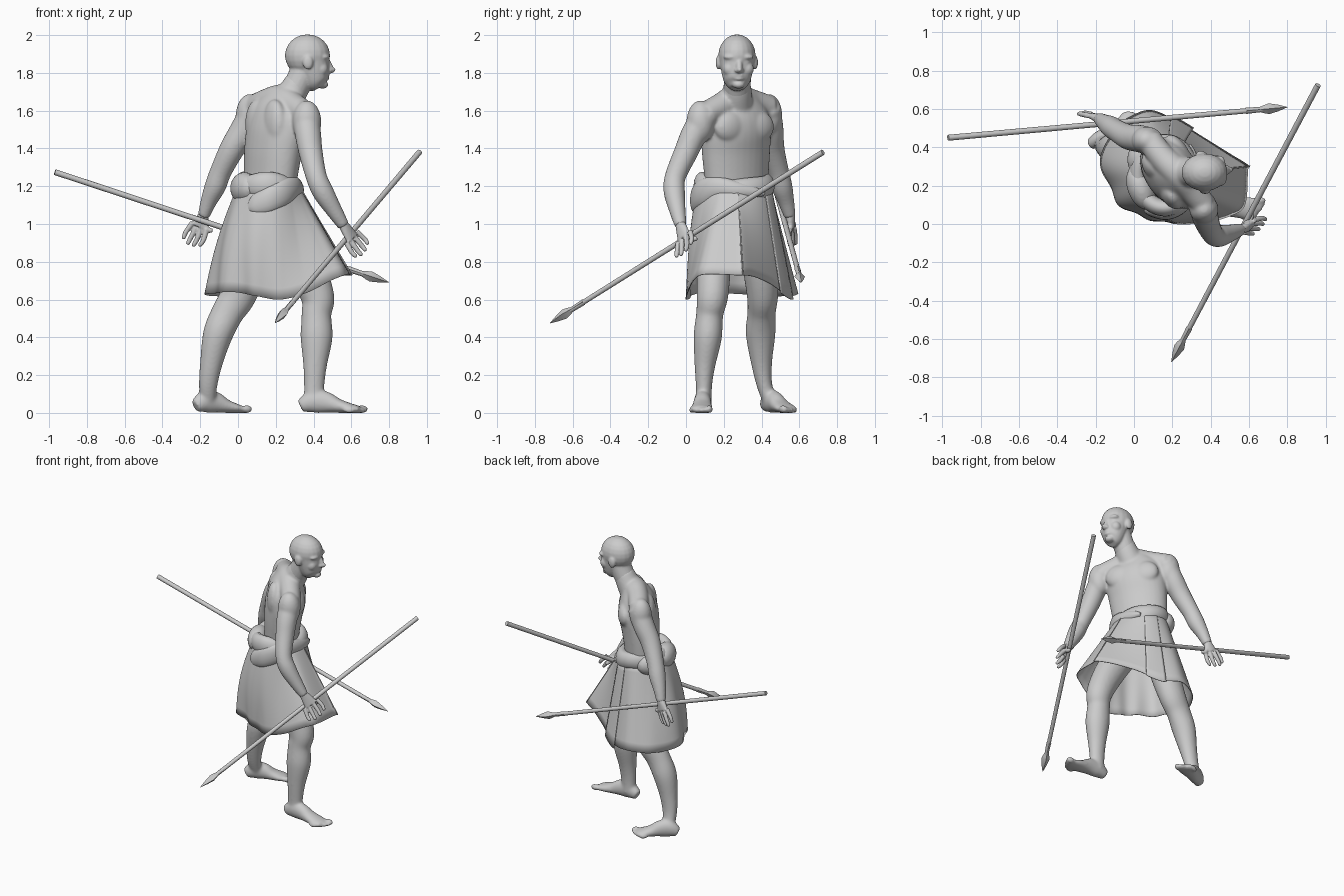
import bpy, bmesh
from math import sin, cos, pi, radians, atan2
from mathutils import Vector, Matrix

if "Cube" in bpy.data.objects:
    bpy.data.objects.remove(bpy.data.objects["Cube"])

X, Z = Vector((1, 0, 0)), Vector((0, 0, 1))
YAW = radians(33)                                   # the chest is turned to its left
FWD, SIDE = Vector((cos(YAW), sin(YAW), 0)), Vector((sin(YAW), -cos(YAW), 0))


def spline(pts, sub, closed=False):
    """Catmull-Rom resampling of tuples of any length."""
    n, out = len(pts), []
    get = (lambda i: pts[i % n]) if closed else (lambda i: pts[min(max(i, 0), n - 1)])
    for i in range(n if closed else n - 1):
        p = [get(i + k) for k in (-1, 0, 1, 2)]
        for j in range(sub):
            t = j / sub
            out.append([0.5 * (2 * b + (c - a) * t + (2 * a - 5 * b + 4 * c - d) * t * t
                               + (3 * b - a - 3 * c + d) * t ** 3) for a, b, c, d in zip(*p)])
    if not closed:
        out.append(list(pts[-1]))
    return out


def sweep(bm, stations, ref=X, n=20, sub=5, closed=False):
    """Stations (x, y, z, side radius, radius towards ref) skinned into a tube."""
    st = spline(stations, sub, closed) if sub else stations
    m, rings = len(st), []
    for i, s in enumerate(st):
        nxt = st[(i + 1) % m] if closed else st[min(i + 1, m - 1)]
        prv = st[i - 1] if closed else st[max(i - 1, 0)]
        t = (Vector(nxt[:3]) - Vector(prv[:3])).normalized()
        a = t.cross(ref).normalized()
        b = a.cross(t)
        ra, rb = max(s[3], .001), max(s[4], .001)
        rings.append([bm.verts.new(Vector(s[:3]) + a * ra * cos(2 * pi * k / n) + b * rb * sin(2 * pi * k / n))
                      for k in range(n)])
    for i in range(m if closed else m - 1):
        r, q = rings[i], rings[(i + 1) % m]
        for k in range(n):
            bm.faces.new((r[k], r[(k + 1) % n], q[(k + 1) % n], q[k]))
    if not closed:
        bm.faces.new(rings[0])
        bm.faces.new(rings[-1])


def blob(bm, c, r, yaw=0.0, tilt=0.0):
    mat = (Matrix.Translation(c) @ Matrix.Rotation(yaw, 4, 'Z') @ Matrix.Rotation(tilt, 4, 'Y')
           @ Matrix.Diagonal((*r, 1)))
    bmesh.ops.create_uvsphere(bm, u_segments=20, v_segments=12, radius=1, matrix=mat)


def limb(bm, pts, **kw):
    sweep(bm, [(*p, p[3]) if len(p) == 4 else p for p in pts], **kw)


def finish(bm, name, angle=40, voxel=0, soften=0):
    """Make the object; with a voxel size the overlapping pieces are fused and softened."""
    bmesh.ops.recalc_face_normals(bm, faces=bm.faces)
    me = bpy.data.meshes.new(name)
    bm.to_mesh(me)
    bm.free()
    ob = bpy.data.objects.new(name, me)
    bpy.context.collection.objects.link(ob)
    bpy.context.view_layer.objects.active = ob
    ob.select_set(True)
    bpy.ops.object.shade_smooth_by_angle(angle=radians(angle))
    ob.select_set(False)
    if voxel:
        mod = ob.modifiers.new("fuse", 'REMESH')
        mod.mode, mod.voxel_size, mod.use_smooth_shade = 'VOXEL', voxel, True
        mod = ob.modifiers.new("soften", 'SMOOTH')
        mod.factor, mod.iterations = .5, soften
    return ob


body = bmesh.new()
# torso and the slope of the shoulders
sweep(body, [(.16, .27, .92, .17, .12), (.16, .26, 1.08, .175, .12), (.17, .267, 1.22, .185, .117),
             (.185, .265, 1.38, .199, .128), (.205, .265, 1.50, .203, .135),
             (.215, .265, 1.60, .18, .115), (.24, .265, 1.70, .08, .065)], ref=FWD, n=32)
limb(body, [(.215, .265, 1.58, .095), (.285, .27, 1.69, .08), (.32, .272, 1.76, .068)])
limb(body, [(.08, .44, 1.615, .066), (.15, .345, 1.645, .07), (.23, .265, 1.66, .078),
            (.30, .18, 1.62, .07), (.365, .10, 1.58, .064)], ref=Z)
for s in (-1, 1):
    base = Vector((.21, .265, 0)) + SIDE * s * .085
    blob(body, base + FWD * .078 + Z * 1.515, (.052, .10, .085), YAW)     # chest
    blob(body, base - FWD * .075 + Z * 1.53, (.052, .085, .13), YAW)      # shoulder blade

# arms
limb(body, [(.355, .11, 1.585, .072), (.37, .045, 1.48, .07), (.385, .0, 1.38, .064), (.415, -.057, 1.25, .056),
            (.45, -.062, 1.17, .057), (.51, -.045, 1.07, .044), (.56, -.028, .99, .032)])
limb(body, [(.09, .43, 1.615, .072), (.03, .445, 1.50, .072), (-.03, .455, 1.40, .067), (-.09, .487, 1.28, .058),
            (-.12, .507, 1.2, .057), (-.155, .53, 1.12, .044), (-.183, .55, 1.04, .032)])
blob(body, (.365, .077, 1.54), (.077, .075, .115))
blob(body, (.065, .437, 1.575), (.077, .073, .115))

# legs
limb(body, [(.22, .17, 1.0, .10, .11), (.34, .15, .80, .092, .105), (.42, .14, .62, .084, .09),
            (.415, .125, .52, .072, .079), (.416, .115, .40, .075, .085), (.408, .10, .25, .055, .063),
            (.403, .095, .14, .043, .054), (.40, .095, .05, .042, .05)])
limb(body, [(.10, .37, 1.0, .10, .11), (.06, .39, .80, .095, .105), (.005, .405, .63, .084, .096),
            (-.055, .40, .53, .075, .086), (-.105, .395, .42, .079, .08), (-.14, .40, .27, .057, .061),
            (-.158, .415, .15, .042, .05), (-.16, .445, .06, .038, .042)])
blob(body, (.455, .135, .57), (.045, .05, .065))
blob(body, (-.01, .405, .55), (.045, .05, .065))

# feet with toes
for heel, yaw, k, s in [((.338, .092), radians(-2), 1.02, 1), ((-.22, .42), radians(28), .90, -1)]:
    m = Matrix.Translation((*heel, 0)) @ Matrix.Rotation(yaw, 4, 'Z')
    prof = [(-.008, .035, .03, .034), (.03, .052, .041, .052), (.07, .062, .045, .063), (.13, .055, .047, .056),
            (.19, .037, .053, .038), (.25, .025, .06, .027), (.295, .018, .054, .02)]
    sweep(body, [(*(m @ Vector((d * k, 0, z))), a, b) for d, z, a, b in prof], ref=Z)
    for i in range(5):
        r = .022 if i == 0 else .0165
        blob(body, m @ Vector(((.312 - .004 * i * i) * k, s * (.043 - .024 * i), r - .002)), (.033, r * .9, r), yaw)
finish(body, "body", voxel=.0065, soften=24)

# head and neck: skull, face, brow, cheeks, eyes, ears, nostrils, nose, lips, chin
head = bmesh.new()
hy = .27
limb(head, [(.235, .265, 1.60, .075), (.295, .27, 1.70, .072), (.335, .272, 1.78, .072), (.35, .272, 1.84, .068)])
sweep(head, [(.43, hy, 1.722, .038, .037), (.415, hy, 1.75, .067, .066), (.402, hy, 1.80, .082, .083),
             (.39, hy, 1.86, .09, .093), (.377, hy, 1.92, .092, .099)], ref=X)
blob(head, (.368, hy, 1.892), (.12, .099, .112))
HEAD = Matrix.Translation((.37, hy, 0)) @ Matrix.Rotation(radians(6), 4, 'Z')
for s in (-1, 1):
    for c, r in [((.08, s * .036, 1.884), (.033, .045, .018)), ((.066, s * .045, 1.82), (.037, .038, .04)),
                 ((.082, s * .036, 1.857), (.02, .024, .016)), ((-.01, s * .097, 1.855), (.028, .016, .039)),
                 ((.114, s * .012, 1.813), (.017, .014, .012))]:
        blob(head, HEAD @ Vector(c), r)
blob(head, HEAD @ Vector((.113, 0, 1.838)), (.018, .017, .046), 0, radians(-22))
blob(head, HEAD @ Vector((.129, 0, 1.817)), (.02, .015, .015))
blob(head, HEAD @ Vector((.094, 0, 1.787)), (.022, .031, .01))
blob(head, HEAD @ Vector((.092, 0, 1.769)), (.022, .028, .011))
blob(head, HEAD @ Vector((.079, 0, 1.738)), (.03, .033, .022))
finish(head, "head", voxel=.005, soften=14)


# hands with four fingers and a thumb
def hand(name, wrist, palm, tips, thumb, ref):
    bm = bmesh.new()
    w, p = Vector(wrist), Vector(palm)
    start = w + (w - p) * .35
    sweep(bm, [(*start, .027, .027), (*w, .026, .028), (*w.lerp(p, .5), .022, .038), (*p, .018, .045)], ref=ref)
    mid = sum((Vector(t) for t in tips), Vector()) / 4
    for t in tips:
        t = Vector(t)
        k = p + (t - mid) * .85
        bend = k.lerp(t, .55) + (k - w).normalized() * .012
        limb(bm, [(*k, .015), (*bend, .0135), (*t, .0115)], n=10)
        blob(bm, t, (.0115,) * 3)
    thumb = Vector(thumb)
    limb(bm, [(*w.lerp(p, .35), .019), (*p.lerp(thumb, .6), .0155), (*thumb, .012)], n=10)
    finish(bm, name, voxel=.0045, soften=5)


hand("right_hand", (.555, -.03, 1.0), (.605, -.01, .925), [(.685, .025, .90), (.672, .0, .865), (.65, -.027, .84),
                                                          (.62, -.05, .832)], (.61, .06, .925), Vector((.5, .6, .4)))
hand("left_hand", (-.18, .55, 1.05), (-.205, .56, .985), [(-.287, .575, .93), (-.264, .58, .90), (-.234, .565, .89),
                                                        (-.20, .55, .89)], (-.135, .545, .965), Vector((-1, .2, .3)))

# wrapped skirt: waist ellipse lofted to an uneven hem
CX, CY = .16, .255
hem = [(.60, .305, .73), (.595, .28, .73), (.58, .10, .735), (.50, .04, .705), (.36, .005, .635),
       (.22, .0, .60), (.09, .03, .62), (-.03, .07, .64), (-.11, .15, .635), (-.165, .28, .63),
       (-.15, .43, .62), (-.05, .54, .62), (.08, .595, .63), (.22, .54, .62), (.36, .455, .68), (.50, .368, .72)]
rim = spline(hem, 10, True)


def cloth(name, edge, rows, closed, push=0.0, end=1.0):
    bm, grid = bmesh.new(), []
    for r in range(rows + 1):
        t, row = end * r / rows, []
        for p in edge:
            a = atan2((p[1] - CY) / .205, (p[0] - CX) / .175)
            top = Vector((CX + .165 * cos(a), CY + .195 * sin(a), 1.2))
            fold = push * (.3 + .7 * t) + .012 * t * sin(9 * a) * max(0, -cos(a - .4))
            fold += .03 * sin(pi * min(t, 1)) * max(0, cos(a - 3.9))
            row.append(bm.verts.new(top.lerp(Vector(p), t) + Vector((cos(a), sin(a), 0)) * fold))
        grid.append(row)
    for r in range(rows):
        for k in range(len(edge) - (0 if closed else 1)):
            j = (k + 1) % len(edge)
            bm.faces.new((grid[r][k], grid[r][j], grid[r + 1][j], grid[r + 1][k]))
    mod = finish(bm, name).modifiers.new("thickness", 'SOLIDIFY')
    mod.thickness = .005


cloth("skirt", rim, 10, True)
cloth("front_fold", rim[128:137], 8, False, .012, 1.03)    # loose end hanging at the front left

# sash around the waist, with a slanting roll on the right and a bunch at the back
sash = bmesh.new()
loop = []
for i in range(16):
    a = 2 * pi * i / 16
    loop.append((CX + .138 * cos(a), CY + .17 * sin(a), 1.185 + .02 * sin(a - .3) ** 2 - .015 * cos(a),
                 .045, .066 + .007 * sin(3 * a)))
sweep(sash, loop, ref=Z, n=16, closed=True)
finish(sash, "sash")
roll = bmesh.new()
sweep(roll, [(CX + .155 * cos(a), CY + .20 * sin(a), z, .034, h) for a, z, h in
             ((-2.15, 1.085, .035), (-1.95, 1.10, .06), (-1.5, 1.13, .068), (-1.0, 1.165, .072), (-.5, 1.19, .062),
              (0, 1.18, .05), (.5, 1.17, .035), (.8, 1.16, .015))], ref=Z, n=16)
finish(roll, "sash_roll")
bunch = bmesh.new()
blob(bunch, (.035, .19, 1.19), (.07, .12, .085), radians(20))
blob(bunch, (.04, .36, 1.19), (.07, .10, .08), radians(-25))
finish(bunch, "sash_bunch", voxel=.01, soften=6)


# spears: round shaft and a leaf-shaped blade
def spear(name, butt, tip):
    a, b = Vector(butt), Vector(tip)
    at = lambda d: tuple(b + (a - b).normalized() * d)
    shaft = bmesh.new()
    sweep(shaft, [(*a, .0155, .0155), (*at(.13), .0135, .0135)], ref=Z, n=12, sub=0)
    finish(shaft, name + "_shaft")
    blade = bmesh.new()
    sweep(blade, [(*at(d), w, h) for d, w, h in ((.23, .0165, .0165), (.15, .014, .014), (.125, .022, .022),
                                                 (.10, .028, .027), (.05, .017, .016), (0, .001, .001))],
          ref=Z, n=4, sub=0)
    finish(blade, name + "_blade", 25)


spear("right_spear", (.96, .725, 1.38), (.195, -.72, .475))
spear("left_spear", (-.97, .45, 1.275), (.80, .61, .69))
